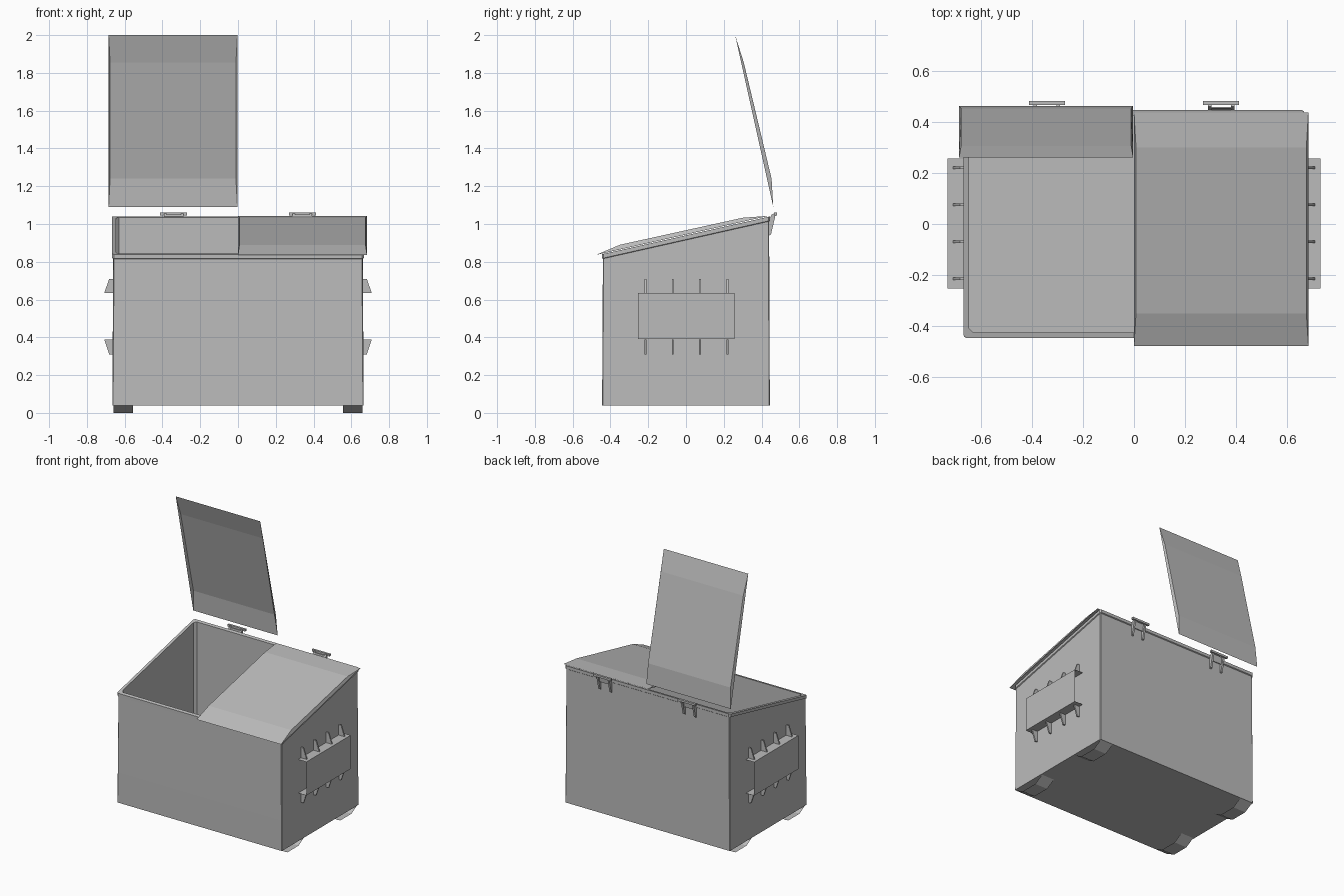
import bpy, bmesh

cube = bpy.data.objects.get("Cube")
if cube:
    bpy.data.objects.remove(cube, do_unlink=True)

steel = bpy.data.materials.new("grey_steel")
steel.use_nodes = True
steel.diffuse_color = (0.5, 0.5, 0.5, 1)
steel.node_tree.nodes["Principled BSDF"].inputs["Base Color"].default_value = (0.5, 0.5, 0.5, 1)


def finish(name, bm):
    bmesh.ops.recalc_face_normals(bm, faces=bm.faces)
    mesh = bpy.data.meshes.new(name)
    bm.to_mesh(mesh)
    bm.free()
    mesh.materials.append(steel)
    obj = bpy.data.objects.new(name, mesh)
    bpy.context.collection.objects.link(obj)
    return obj


def loft(name, rings, closed=True, cap_first=False, cap_last=False):
    """Skin a list of point rings (or open rows) with quads."""
    bm = bmesh.new()
    rows = [[bm.verts.new(p) for p in ring] for ring in rings]
    n = len(rows[0])
    for a, b in zip(rows, rows[1:]):
        for i in range(n if closed else n - 1):
            j = (i + 1) % n
            bm.faces.new((a[i], a[j], b[j], b[i]))
    if cap_first:
        bm.faces.new(rows[0])
    if cap_last:
        bm.faces.new(rows[-1])
    return finish(name, bm)


def slope(y):
    return 0.94 + 0.225 * y


def ring(hx, hy, c, z=None, drop=0.0):
    """Rectangle with cut corners, flat at z or following the sloped top."""
    pts = []
    for sx, sy, first in ((1, 1, 0), (-1, 1, 1), (-1, -1, 0), (1, -1, 1)):
        pair = [(sx * hx, sy * (hy - c)), (sx * (hx - c), sy * hy)]
        pts += pair[::-1] if first else pair
    return [(x, y, slope(y) - drop if z is None else z) for x, y in pts]


def plate(name, profile, x0, x1):
    """Solid plate with a (y, z) profile between two x positions."""
    return loft(name, [[(x, y, z) for y, z in profile] for x in (x0, x1)],
                cap_first=True, cap_last=True)


# Hollow tub with a thin lip round the sloped top
loft("bin_body", [
    ring(0.665, 0.444, 0.004, z=0.04),
    ring(0.664, 0.443, 0.004, z=0.26),
    ring(0.660, 0.440, 0.004, drop=0.025),
    ring(0.667, 0.446, 0.010, drop=0.022),
    ring(0.667, 0.446, 0.010),
    ring(0.646, 0.424, 0.016),
    ring(0.646, 0.424, 0.016, z=0.05),
], cap_first=True, cap_last=True)


# Folded sheet lids with slightly leaning side skirts
def lid(name, profile, x0, x1, inset=0.008):
    bm = bmesh.new()
    sides = []
    for x, s in ((x0, 1), (x1, -1)):
        sides.append([bm.verts.new((x + (s * inset if i in (1, 2) else 0), y, z))
                      for i, (y, z) in enumerate(profile)])
    a, b = sides
    for i in range(3):
        bm.faces.new((a[i], a[i + 1], b[i + 1], b[i]))
    for side in sides:
        bm.faces.new((side[0], side[1], side[2]))
        bm.faces.new((side[0], side[2], side[3]))
    return finish(name, bm)


lid("closed_lid", [(-0.478, 0.836), (-0.35, 0.89), (0.30, 1.033), (0.437, 1.043)], 0.0, 0.683)
lid("open_lid", [(0.26, 2.0), (0.306, 1.855), (0.453, 1.24), (0.462, 1.09)], -0.685, -0.003)

for s, side in ((1, "left"), (-1, "right")):
    # Fork pocket: channel open at both ends
    section = [(0.661, 0.635), (0.73, 0.635), (0.73, 0.39), (0.661, 0.39)]
    loft("fork_pocket_" + side,
         [[(s * x, y, z) for x, z in section] for y in (-0.253, 0.257)], closed=False)

    # Stiffening ribs above and below the pocket
    for k in range(4):
        y = -0.215 + 0.145 * k
        for base, tip, word in ((0.635, 0.71, "upper"), (0.385, 0.31, "lower")):
            # both ribs are wide at one end and narrow at the other
            wide, narrow = (base, tip)
            shape = [(0.66, wide), (0.708, wide), (0.682, narrow), (0.66, narrow)]
            if word == "lower":
                shape = [(0.66, 0.388), (0.708, 0.388), (0.682, 0.31), (0.66, 0.31)]
            loft(f"{word}_rib_{side}_{k + 1}",
                 [[(s * x, y + d, z) for x, z in shape] for d in (-0.005, 0.005)],
                 cap_first=True, cap_last=True)

    # Skid feet: bent strips with sloping ends
    for t, end in ((1, "back"), (-1, "front")):
        foot = [(0.44, 0.04), (0.37, 0.0), (0.24, 0.0), (0.17, 0.04)]
        loft(f"foot_{end}_{side}",
             [[(s * x, t * y, z) for y, z in foot] for x in (0.555, 0.658)], closed=False)

    # Lid hinge: two tapered brackets, a back plate and a pin
    centre = s * 0.341
    for d in (-0.045, 0.045):
        plate("hinge_bracket_" + side,
              [(0.44, 0.94), (0.45, 0.945), (0.475, 1.052), (0.46, 1.055), (0.44, 1.03)],
              centre + d - 0.007, centre + d + 0.007)
    plate("hinge_plate_" + side,
          [(0.447, 1.0), (0.453, 1.0), (0.459, 1.05), (0.453, 1.05)],
          centre - 0.045, centre + 0.045)
    plate("hinge_pin_" + side,
          [(0.466, 1.045), (0.482, 1.045), (0.482, 1.06), (0.466, 1.06)],
          centre - 0.071, centre + 0.071)
